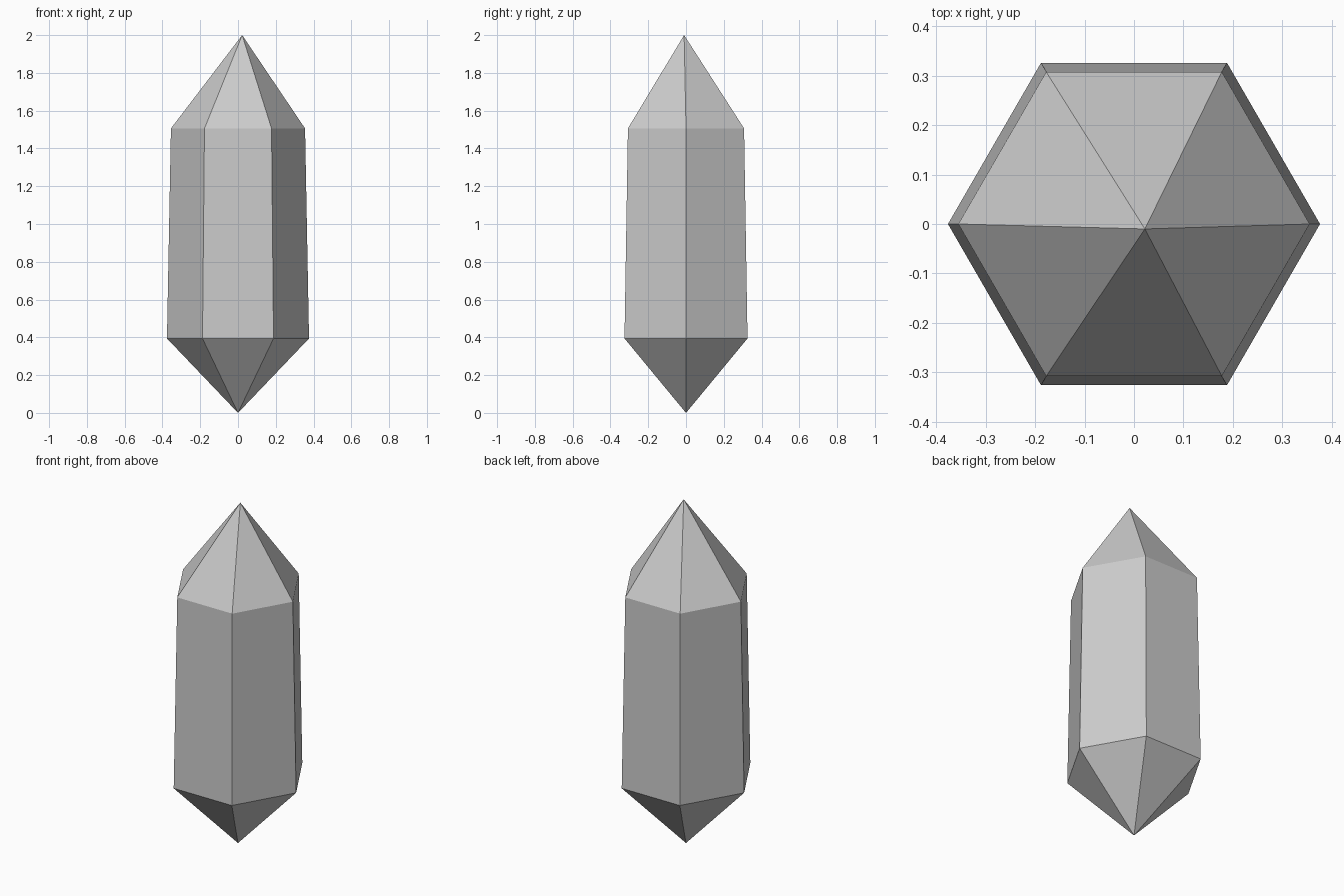
import bpy, bmesh, math

if "Cube" in bpy.data.objects:
    bpy.data.objects.remove(bpy.data.objects["Cube"])

SIDES = 6
bm = bmesh.new()


def ring(radius, z):
    return [bm.verts.new((radius * math.cos(math.tau * i / SIDES),
                          radius * math.sin(math.tau * i / SIDES), z))
            for i in range(SIDES)]


# Points and rings: bottom tip, slightly tapered shaft, off-centre top tip
bottom_tip = bm.verts.new((0, 0, 0))
lower = ring(0.376, 0.394)
upper = ring(0.355, 1.506)
top_tip = bm.verts.new((0.022, -0.01, 2.0))

# Faces around the crystal
for i in range(SIDES):
    j = (i + 1) % SIDES
    bm.faces.new((bottom_tip, lower[j], lower[i]))
    bm.faces.new((lower[i], lower[j], upper[j], upper[i]))
    bm.faces.new((upper[i], upper[j], top_tip))

bmesh.ops.recalc_face_normals(bm, faces=bm.faces)
mesh = bpy.data.meshes.new("crystal")
bm.to_mesh(mesh)
bm.free()
bpy.context.collection.objects.link(bpy.data.objects.new("crystal", mesh))
